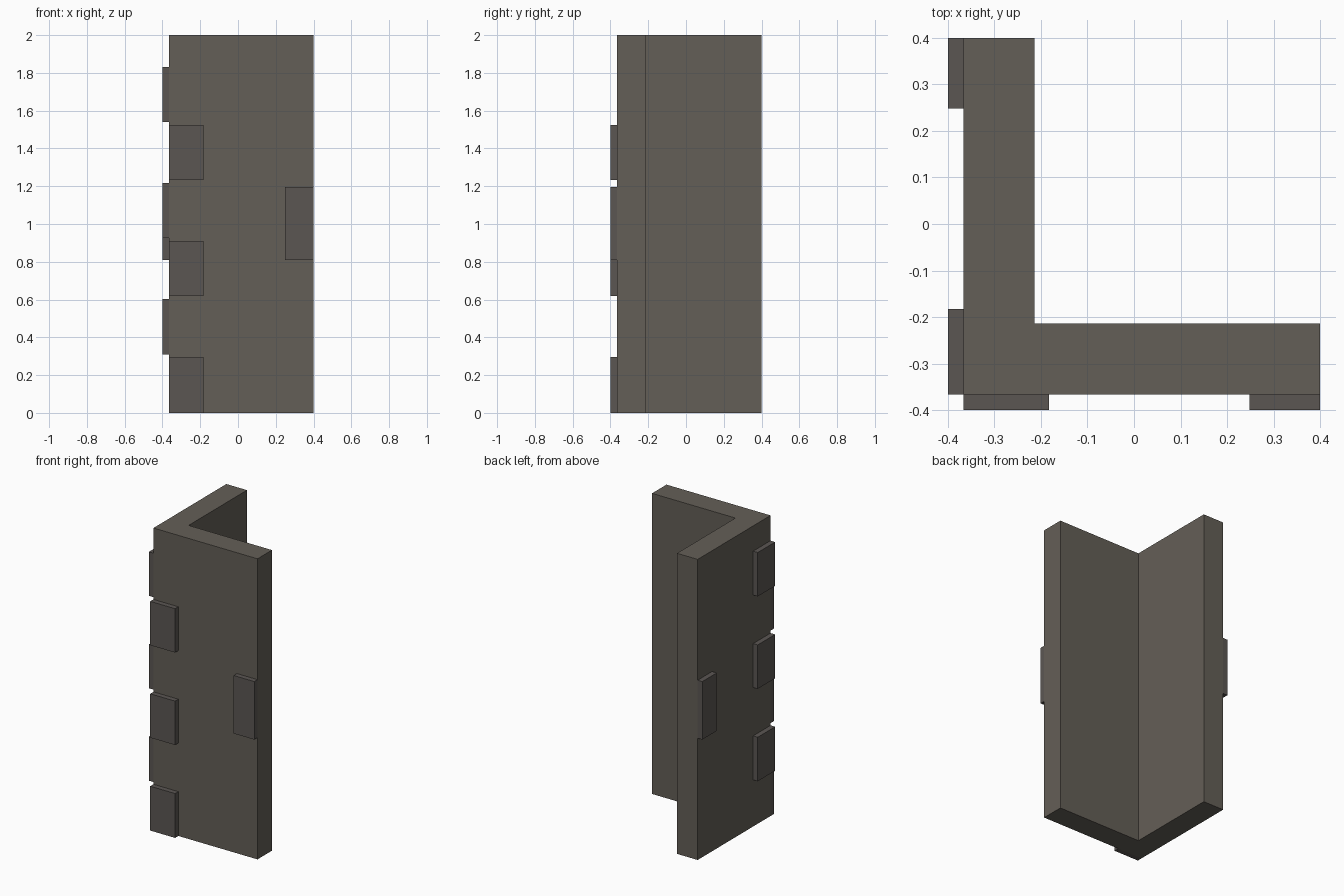
import bpy, bmesh
from mathutils import Matrix, Vector

if "Cube" in bpy.data.objects:
    bpy.data.objects.remove(bpy.data.objects["Cube"])

WALL, IN, END, OUT = -0.366, -0.214, 0.4, -0.4   # outer face, inner face, wall end, block face


def material(name, rgb):
    m = bpy.data.materials.new(name)
    m.diffuse_color = (*rgb, 1)
    m.use_nodes = True
    m.node_tree.nodes["Principled BSDF"].inputs["Base Color"].default_value = m.diffuse_color
    return m


plaster = material("wall_stone", (0.127, 0.114, 0.095))
stone = material("block_stone", (0.105, 0.094, 0.086))


def add_object(name, bm, mat):
    bmesh.ops.recalc_face_normals(bm, faces=bm.faces)
    mesh = bpy.data.meshes.new(name)
    bm.to_mesh(mesh)
    bm.free()
    mesh.materials.append(mat)
    obj = bpy.data.objects.new(name, mesh)
    bpy.context.collection.objects.link(obj)


def box(name, lo, hi):
    lo, hi = Vector(lo), Vector(hi)
    bm = bmesh.new()
    bmesh.ops.create_cube(bm, size=1, matrix=Matrix.Translation((lo + hi) / 2)
                          @ Matrix.Diagonal((*(hi - lo), 1)))
    add_object(name, bm, stone)


# L-shaped corner wall, extruded from its plan
plan = [(WALL, WALL), (END, WALL), (END, IN), (IN, IN), (IN, END), (WALL, END)]
bm = bmesh.new()
base = bm.faces.new([bm.verts.new((x, y, 0)) for x, y in plan])
top = bmesh.ops.extrude_face_region(bm, geom=[base], use_keep_orig=True)["geom"]
bmesh.ops.translate(bm, vec=(0, 0, 2),
                    verts=[v for v in top if isinstance(v, bmesh.types.BMVert)])
add_object("corner_wall", bm, plaster)

# Corner blocks alternate between front and left faces; one block on each wall end
front = [(WALL, -0.183, z0, z1) for z0, z1 in ((0, 0.295), (0.618, 0.91), (1.233, 1.525))]
left = [(WALL, -0.183, z0, z1) for z0, z1 in ((0.31, 0.603), (0.925, 1.217), (1.54, 1.832))]
end = [(0.248, END, 0.81, 1.196)]

for i, (a, b, z0, z1) in enumerate(front + end):
    box(f"front_block_{i + 1}", (a, OUT, z0), (b, WALL, z1))
for i, (a, b, z0, z1) in enumerate(left + end):
    box(f"left_block_{i + 1}", (OUT, a, z0), (WALL, b, z1))
